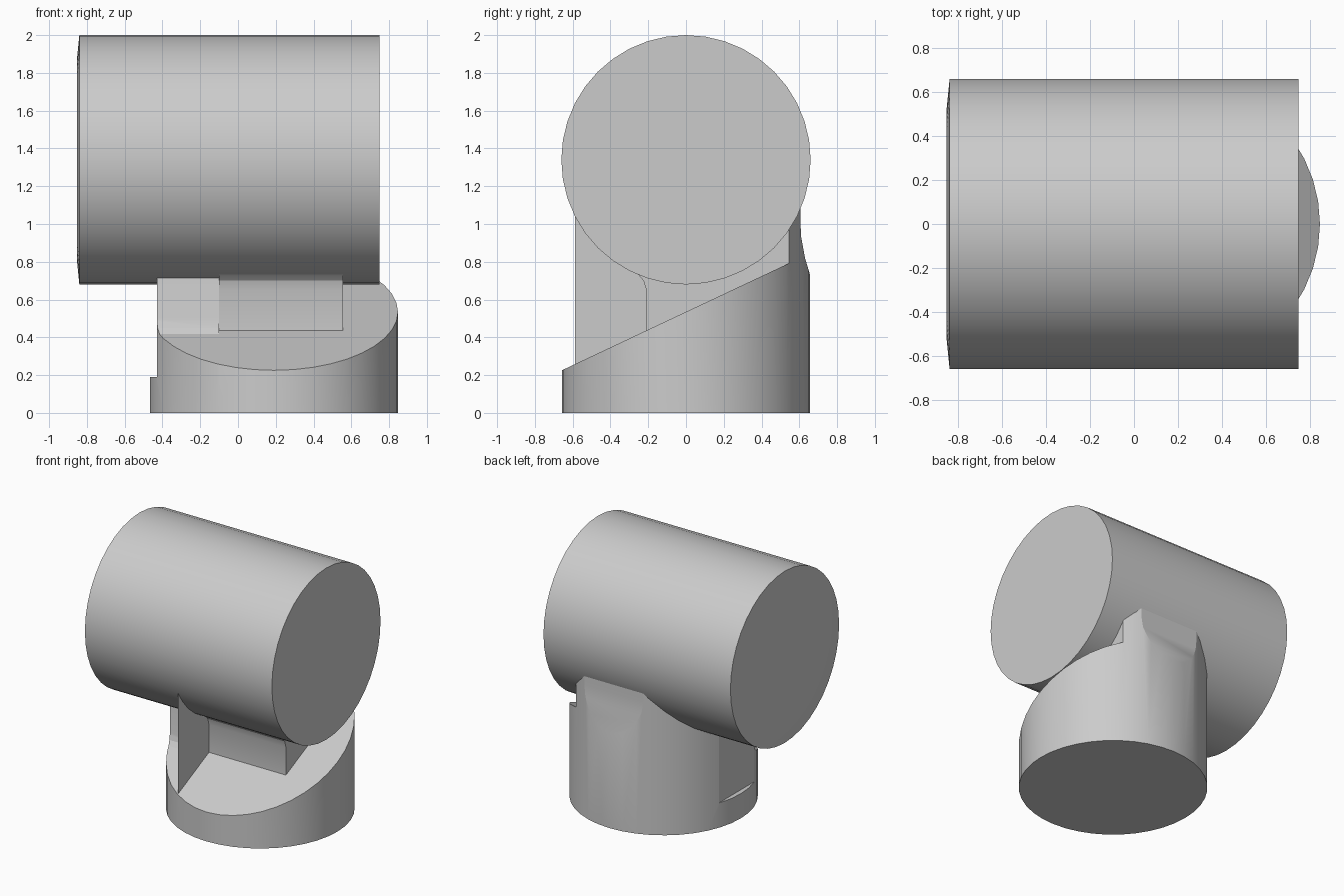
import bpy, bmesh, math
from mathutils import Matrix

if "Cube" in bpy.data.objects:
    bpy.data.objects.remove(bpy.data.objects["Cube"], do_unlink=True)

GREY = (0.6, 0.6, 0.6, 1)
grey = bpy.data.materials.new("light grey")
grey.use_nodes = True
grey.diffuse_color = GREY
grey.node_tree.nodes["Principled BSDF"].inputs["Base Color"].default_value = GREY


def add_object(name, bm):
    bmesh.ops.recalc_face_normals(bm, faces=bm.faces)
    mesh = bpy.data.meshes.new(name)
    bm.to_mesh(mesh)
    bm.free()
    mesh.materials.append(grey)
    obj = bpy.data.objects.new(name, mesh)
    bpy.context.collection.objects.link(obj)
    return obj


def select(obj):
    bpy.ops.object.select_all(action="DESELECT")
    obj.select_set(True)
    bpy.context.view_layer.objects.active = obj


def carve(body, profile, x0, x1):
    """Cut away a (y, z) profile extruded from x0 to x1."""
    bm = bmesh.new()
    face = bm.faces.new([bm.verts.new((x0, y, z)) for y, z in profile])
    ext = bmesh.ops.extrude_face_region(bm, geom=[face])["geom"]
    verts = [v for v in ext if isinstance(v, bmesh.types.BMVert)]
    bmesh.ops.translate(bm, verts=verts, vec=(x1 - x0, 0, 0))
    cutter = add_object("cutter", bm)
    cutter.hide_render = True
    mod = body.modifiers.new("carve", "BOOLEAN")
    mod.operation = "DIFFERENCE"
    mod.solver = "EXACT"
    mod.object = cutter
    select(body)
    bpy.ops.object.modifier_apply(modifier=mod.name)
    bpy.data.objects.remove(cutter, do_unlink=True)


def smooth(obj):
    select(obj)
    bpy.ops.object.shade_smooth_by_angle(angle=math.radians(20))


# Horizontal drum, with a slightly raised left end
bm = bmesh.new()
bmesh.ops.create_cone(bm, cap_ends=True, segments=40, radius1=0.66, radius2=0.66,
                      depth=1.59, matrix=Matrix.Translation((-0.045, 0, 1.34))
                      @ Matrix.Rotation(math.pi / 2, 4, "Y"))
end = min(bm.faces, key=lambda f: f.calc_center_median().x)
bmesh.ops.inset_region(bm, faces=[end], thickness=0.13)
bmesh.ops.translate(bm, verts=end.verts, vec=(-0.013, 0, 0))
drum = add_object("drum", bm)
smooth(drum)

# Upright round stand, carved into a sloped base and a neck
bm = bmesh.new()
bmesh.ops.create_cone(bm, cap_ends=True, segments=40, radius1=0.657, radius2=0.657,
                      depth=1.15, matrix=Matrix.Translation((0.19, 0, 0.575)))
stand = add_object("stand", bm)
TOP = 1.3
low, high = (-0.8, 0.158), (0.8, 0.912)

# Slope beside the neck
carve(stand, [low, high, (0.8, TOP), (-0.8, TOP)], 0.555, 1)
# Slope and overhanging front of the neck
carve(stand, [low, (-0.21, 0.436), (-0.21, 0.65), (-0.225, 0.70), (-0.26, 0.74),
              (-0.32, 0.78), (-0.32, TOP), (-0.8, TOP)], -0.1, 0.6)
# Slope and filleted foot of the neck
carve(stand, [low, (-0.25, 0.417), (-0.225, 0.45), (-0.21, 0.5),
              (-0.21, TOP), (-0.8, TOP)], -0.8, -0.1)
# Hollow curve of the back
carve(stand, [(0.66, 0.72), (0.63, 0.82), (0.61, 0.93), (0.605, 1.02),
              (0.605, TOP), (0.8, TOP), (0.8, 0.72)], -0.8, 1)
# Flat side with a low ledge
carve(stand, [(-0.8, 0.19), (0.8, 0.19), (0.8, TOP), (-0.8, TOP)], -0.8, -0.43)
smooth(stand)
